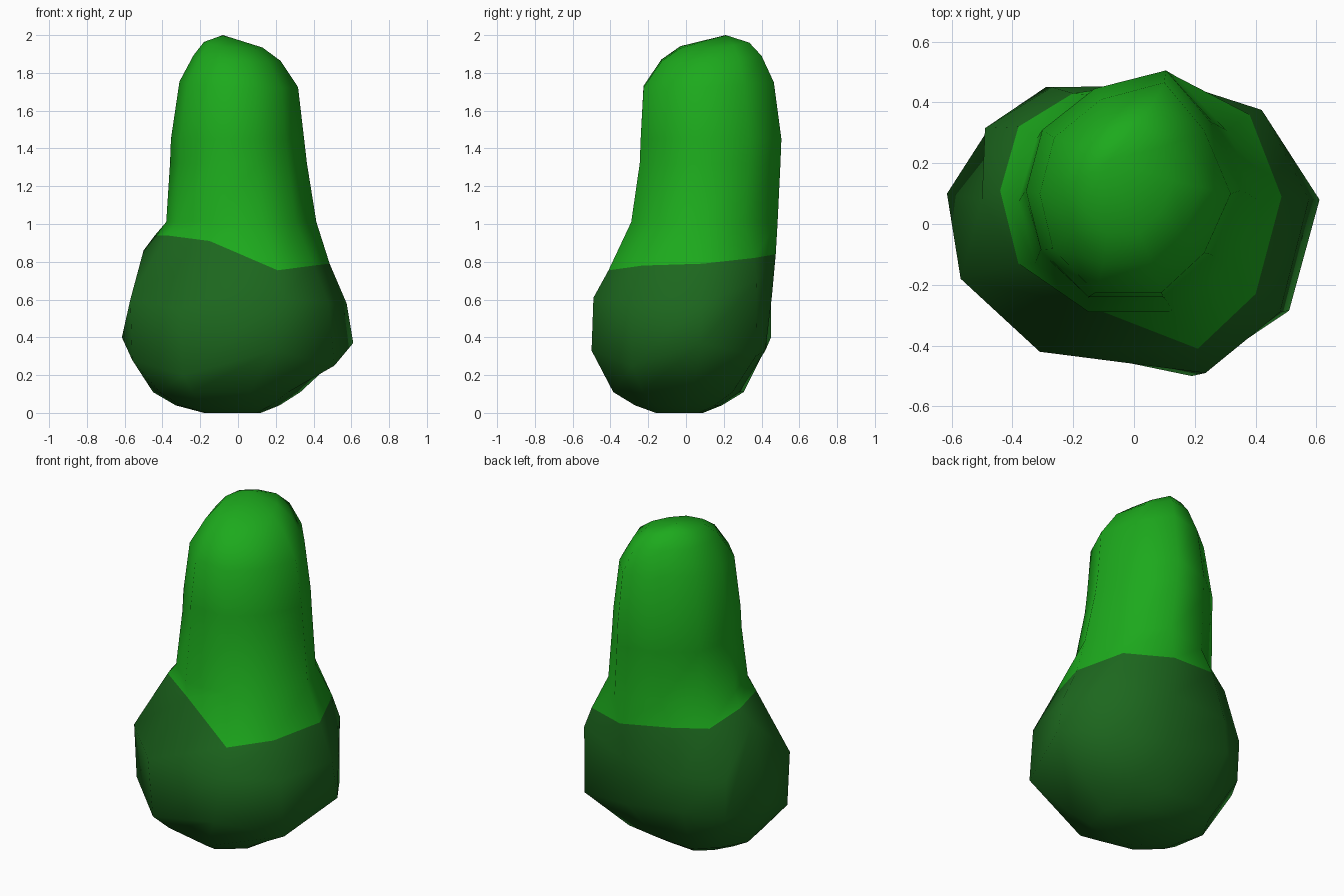
import bpy, bmesh

if "Cube" in bpy.data.objects:
    bpy.data.objects.remove(bpy.data.objects["Cube"])


def material(name, rgb):
    m = bpy.data.materials.new(name)
    m.diffuse_color = (*rgb, 1)
    m.use_nodes = True
    m.node_tree.nodes["Principled BSDF"].inputs["Base Color"].default_value = m.diffuse_color
    return m


# Irregular ten-sided outlines: bulb low and high, colour seam, stem section
bulb_low = [(.61, .08, .37), (.42, .37, .30), (.10, .42, .33), (-.29, .45, .40),
            (-.48, .31, .35), (-.615, .10, .40), (-.56, -.17, .28),
            (-.29, -.40, .20), (.19, -.50, .33), (.51, -.285, .25)]
bulb_high = [(.575, .08, .58), (.42, .375, .70), (.10, .455, .62), (-.27, .45, .60),
             (-.49, .315, .60), (-.50, .08, .86), (-.57, -.18, .60),
             (-.31, -.42, .55), (.235, -.49, .61), (.48, -.29, .58)]
seam = [(.485, .09, .79), (.38, .36, .82), (.11, .475, .84), (-.20, .43, .88),
        (-.38, .32, .88), (-.44, .11, .94), (-.38, -.13, .94),
        (-.15, -.27, .91), (.21, -.41, .755), (.40, -.23, .78)]
section = [(.36, .11), (.26, .335), (.11, .505), (-.13, .445), (-.305, .31),
           (-.36, .11), (-.31, -.085), (-.15, -.24), (.10, -.24), (.26, -.10)]


def fitted_ring(shape, z, x0, x1, y0, y1, tilt=0):
    """Outline scaled to the given limits; tilt raises the back left side."""
    xs, ys = [p[0] for p in shape], [p[1] for p in shape]
    ring = []
    for p in shape:
        u = (p[0] - min(xs)) / (max(xs) - min(xs))
        v = (p[1] - min(ys)) / (max(ys) - min(ys))
        ring.append((x0 + u * (x1 - x0), y0 + v * (y1 - y0), z + tilt * (v - u)))
    return ring


rings = [
    # rounded lower bulb
    fitted_ring(bulb_low, .0, -.18, .12, -.16, .09),
    fitted_ring(bulb_low, .04, -.33, .22, -.27, .19),
    fitted_ring(bulb_low, .11, -.45, .33, -.385, .305),
    bulb_low,
    bulb_high,
    seam,
    # stem
    fitted_ring(section, 1.01, -.38, .415, -.29, .485),
    fitted_ring(section, 1.32, -.36, .365, -.245, .50),
    fitted_ring(section, 1.45, -.355, .35, -.24, .505),
    fitted_ring(section, 1.74, -.31, .318, -.225, .465, .03),
    fitted_ring(section, 1.88, -.235, .225, -.13, .40, .03),
    fitted_ring(section, 1.95, -.18, .13, -.03, .335, .03),
]

# Loft the rings into one body, coloured below and above the seam
bm = bmesh.new()
loops = [[bm.verts.new(p) for p in ring] for ring in rings]
tip = bm.verts.new((-.08, .21, 2.0))
bm.faces.new(loops[0][::-1])
n = len(section)
for k, low in enumerate(loops):
    for i in range(n):
        j = (i + 1) % n
        if k + 1 < len(loops):
            f = bm.faces.new((low[i], low[j], loops[k + 1][j], loops[k + 1][i]))
        else:
            f = bm.faces.new((low[i], low[j], tip))   # rounded tip
        f.material_index = 1 if k >= 5 else 0
for f in bm.faces:
    f.smooth = True
bmesh.ops.recalc_face_normals(bm, faces=bm.faces)

mesh = bpy.data.meshes.new("plant_body")
bm.to_mesh(mesh)
bm.free()
mesh.materials.append(material("dark green", (.012, .137, .013)))
mesh.materials.append(material("bright green", (.012, .40, .012)))
bpy.context.collection.objects.link(bpy.data.objects.new("plant_body", mesh))
